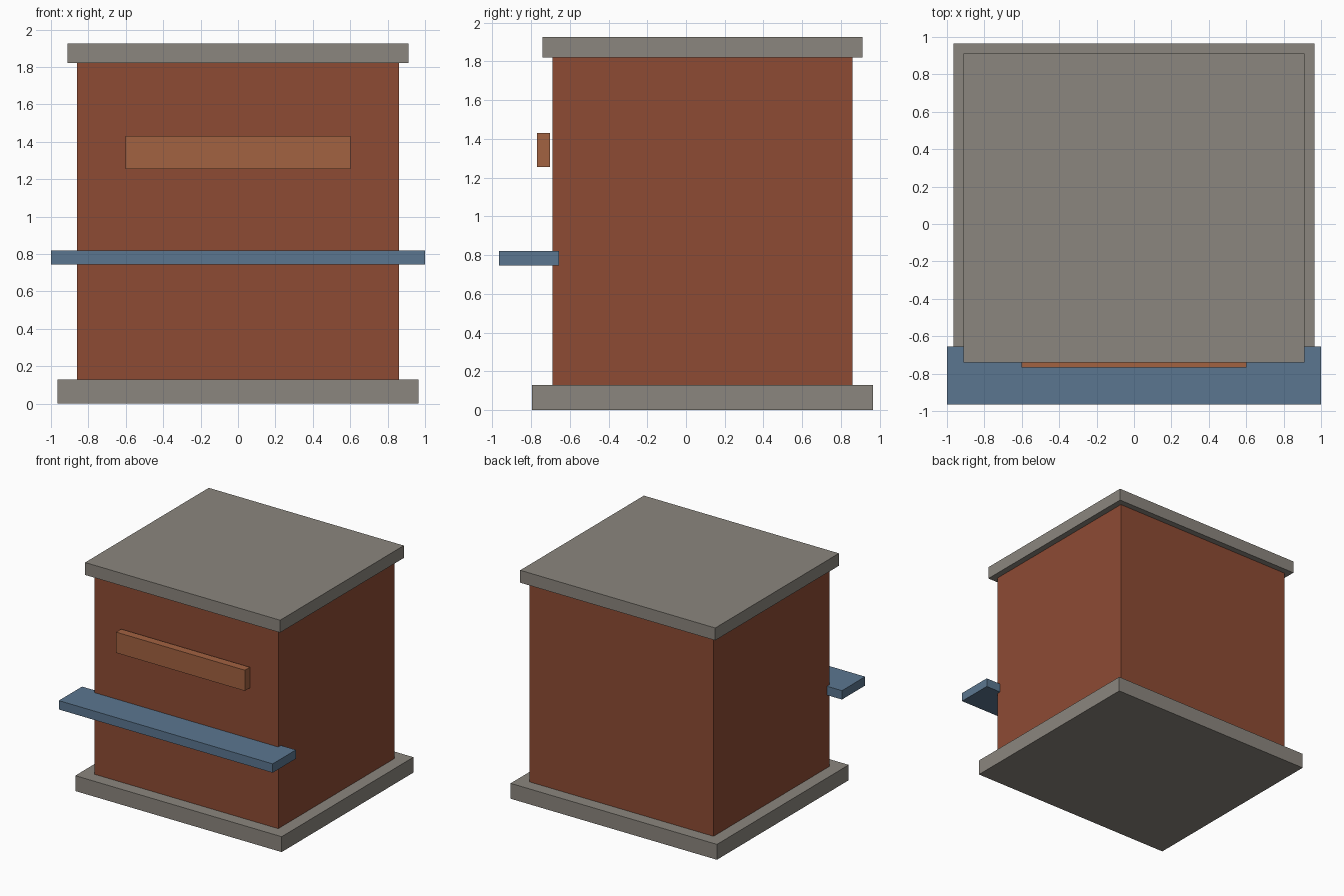
import bpy
import bmesh
from mathutils import Vector

default = bpy.data.objects.get("Cube")
if default:
    bpy.data.objects.remove(default, do_unlink=True)


def material(name, color):
    mat = bpy.data.materials.new(name)
    mat.use_nodes = True
    mat.diffuse_color = (*color, 1)
    mat.node_tree.nodes["Principled BSDF"].inputs["Base Color"].default_value = (*color, 1)
    return mat


def box(name, mat, half_width, y, z):
    """Box centred on x, spanning the given y and z ranges."""
    low = Vector((-half_width, y[0], z[0]))
    high = Vector((half_width, y[1], z[1]))
    bm = bmesh.new()
    bmesh.ops.create_cube(bm, size=1)
    bmesh.ops.scale(bm, vec=high - low, verts=bm.verts)
    mesh = bpy.data.meshes.new(name)
    bm.to_mesh(mesh)
    bm.free()
    mesh.materials.append(mat)
    obj = bpy.data.objects.new(name, mesh)
    obj.location = (low + high) / 2
    bpy.context.collection.objects.link(obj)
    return obj


brick = material("brick red", (0.27, 0.07, 0.034))
stone = material("stone grey", (0.26, 0.24, 0.21))
cloth = material("awning blue", (0.105, 0.183, 0.28))
wood = material("sign brown", (0.36, 0.122, 0.053))

# Building: plinth, walls and flat roof
box("base_slab", stone, 0.965, (-0.795, 0.965), (0, 0.13))
box("walls", brick, 0.86, (-0.69, 0.86), (0.13, 1.82))
box("roof_slab", stone, 0.912, (-0.74, 0.912), (1.82, 1.925))

# Shop front: awning and the board standing just off the wall
box("awning", cloth, 1.0, (-0.965, -0.655), (0.745, 0.82))
box("sign_board", wood, 0.602, (-0.768, -0.701), (1.255, 1.43))
